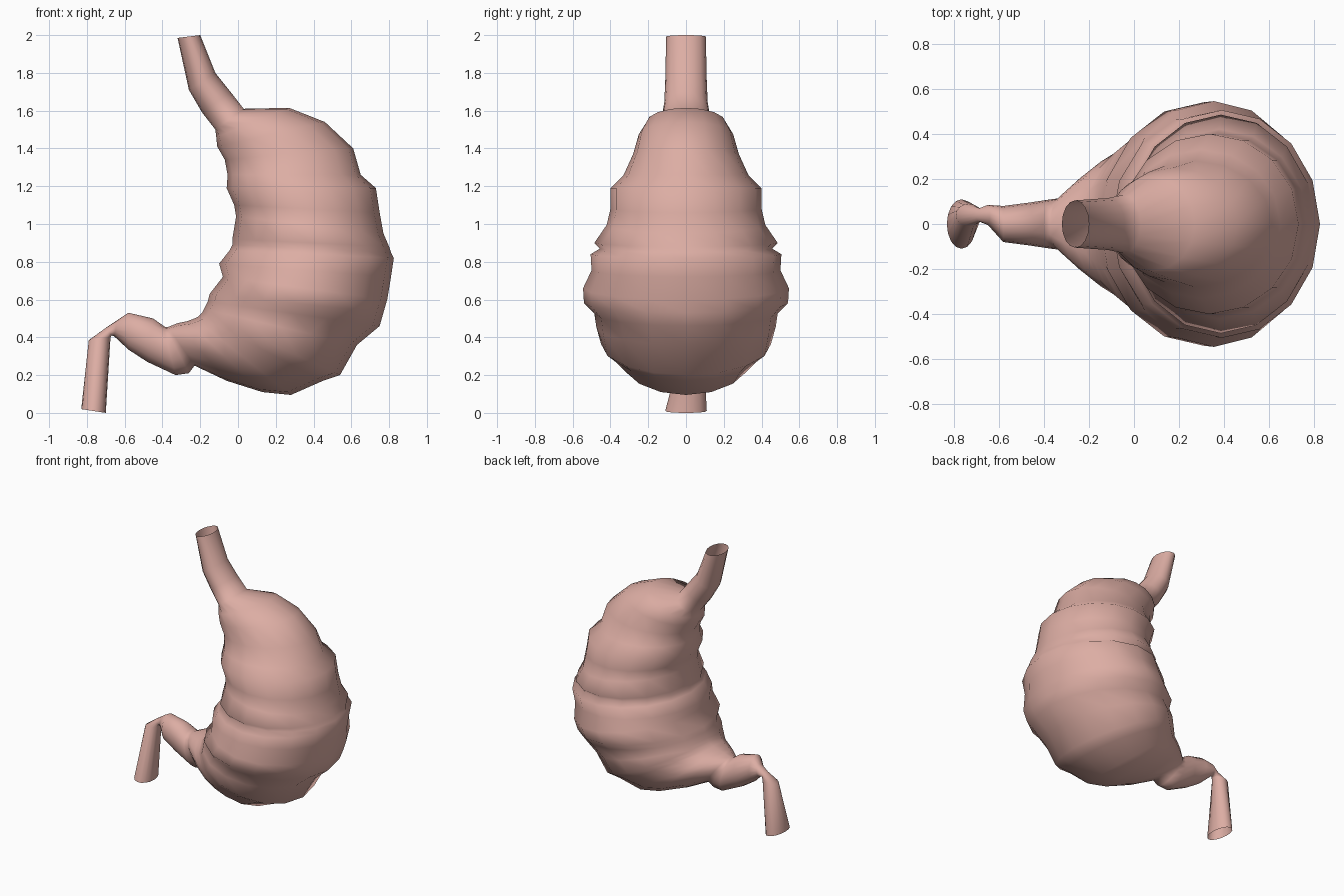
import bpy
import bmesh
from math import cos, sin, tau
from mathutils import Vector

SIDES = 16

# Each ring: inner curve x, z, outer curve x, z, half depth
gullet = [
    (-.32, 1.985, -.20, 2, .105),
    (-.26, 1.71, -.12, 1.8, .11),
    (-.19, 1.59, -.04, 1.7, .115),
    (-.12, 1.5, .03, 1.61, .13),
]

pouch = [
    (-.115, 1.46, .27, 1.615, .21),
    (-.11, 1.41, .46, 1.54, .25),
    (-.07, 1.34, .61, 1.4, .28),
    (-.055, 1.26, .65, 1.26, .33),
    (-.06, 1.19, .73, 1.19, .4),
    (-.02, 1.1, .75, 1.06, .4),
    (-.01, 1.04, .77, .95, .42),
    (-.03, .92, .8, .88, .485),
    (-.03, .89, .81, .85, .455),
    (-.045, .86, .825, .82, .505),
    (-.1, .79, .81, .72, .5),
    (-.08, .72, .79, .6, .545),
    (-.15, .63, .77, .53, .54),
    (-.16, .59, .75, .46, .485),
    (-.18, .55, .63, .36, .475),
    (-.19, .53, .54, .2, .45),
    (-.21, .51, .45, .17, .41),
    (-.23, .5, .28, .095, .35),
    (-.27, .485, .13, .11, .3),
    (-.32, .475, -.06, .17, .22),
    (-.37, .455, -.23, .25, .135),
]

outlet = [
    (-.385, .455, -.26, .21, .115),
    (-.4, .465, -.33, .2, .11),
    (-.45, .5, -.48, .27, .095),
    (-.58, .53, -.58, .335, .08),
    (-.64, .49, -.655, .405, .045),
    (-.7, .45, -.67, .41, .03),
    (-.79, .385, -.675, .4, .05),
    (-.83, .02, -.7, 0, .11),
]


def make_material(name, colour):
    material = bpy.data.materials.new(name)
    material.use_nodes = True
    material.diffuse_color = colour
    shader = material.node_tree.nodes["Principled BSDF"]
    shader.inputs["Base Color"].default_value = colour
    shader.inputs["Roughness"].default_value = .6
    return material


def add_ring(bm, inner_x, inner_z, outer_x, outer_z, depth, shift):
    """Add an elliptical ring spanning the inner and outer curves."""
    inner = Vector((inner_x, shift, inner_z))
    outer = Vector((outer_x, shift, outer_z))
    centre = (inner + outer) / 2
    across = (outer - inner) / 2
    ring = []
    for i in range(SIDES):
        angle = tau * i / SIDES
        side = Vector((0, depth * sin(angle), 0))
        ring.append(bm.verts.new(centre + across * cos(angle) + side))
    return ring


def bridge(bm, first, second):
    """Join two neighbouring rings with a band of quads."""
    for i in range(SIDES):
        j = (i + 1) % SIDES
        bm.faces.new((first[i], first[j], second[j], second[i]))


def pinch_shift(half_depth, index):
    """Move only the narrow twisted neck of the outlet sideways."""
    start = len(gullet) + len(pouch)
    return .04 if index > start and half_depth < .06 else 0


# Remove the default cube
default_cube = bpy.data.objects.get("Cube")
if default_cube:
    bpy.data.objects.remove(default_cube, do_unlink=True)

# Loft the whole organ as one open-ended tube
bm = bmesh.new()
rings = []
for index, section in enumerate(gullet + pouch + outlet):
    shift = pinch_shift(section[-1], index)
    rings.append(add_ring(bm, *section, shift))
for first, second in zip(rings, rings[1:]):
    bridge(bm, first, second)
bmesh.ops.recalc_face_normals(bm, faces=bm.faces)

mesh = bpy.data.meshes.new("stomach")
bm.to_mesh(mesh)
bm.free()
mesh.materials.append(make_material("soft pink flesh", (.72, .42, .37, 1)))

stomach = bpy.data.objects.new("stomach", mesh)
bpy.context.collection.objects.link(stomach)

# Smooth, fleshy shading
for polygon in mesh.polygons:
    polygon.use_smooth = True
